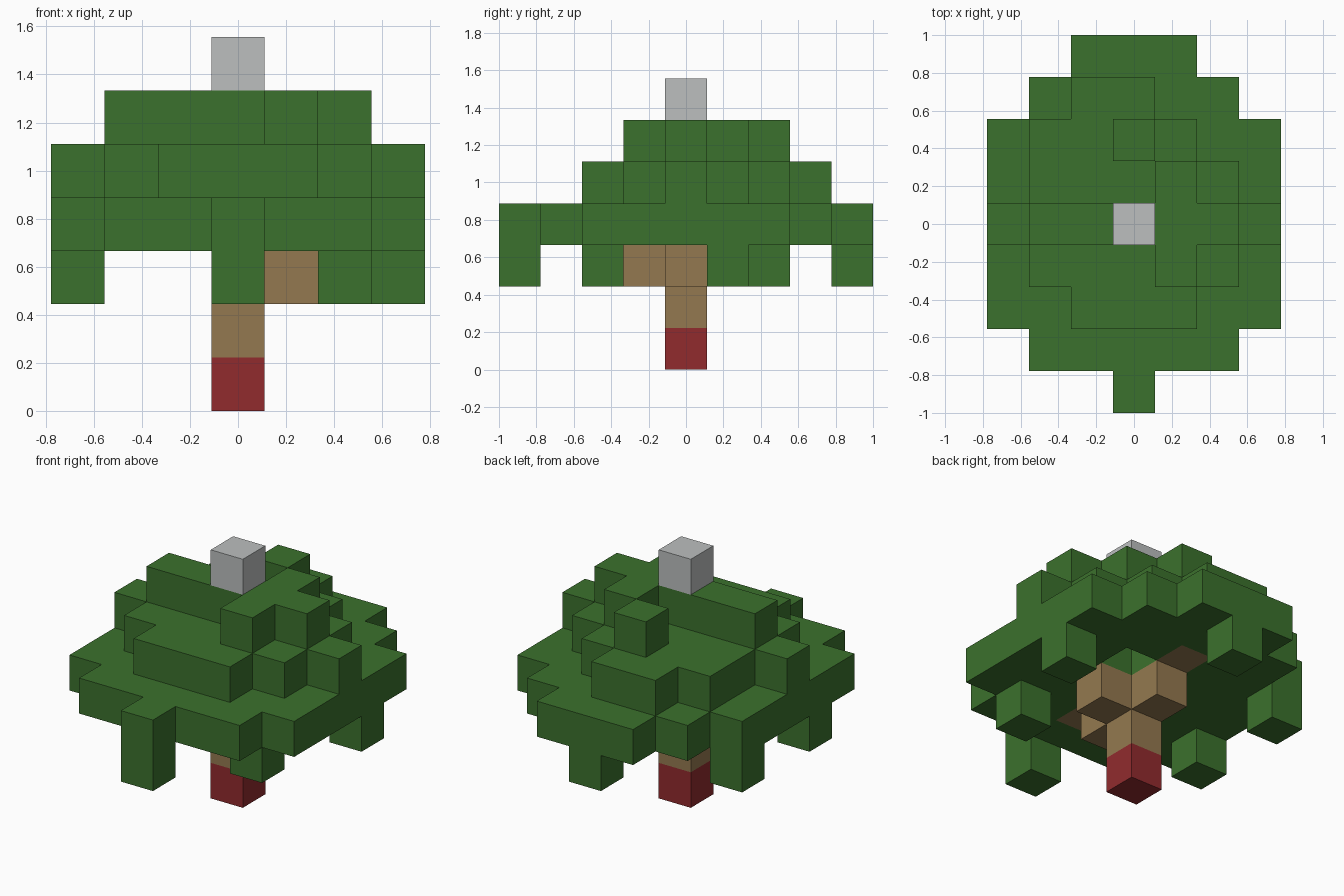
import bpy
import bmesh
from mathutils import Vector

CELL = 2 / 9  # edge length of one block

default_cube = bpy.data.objects.get("Cube")
if default_cube:
    bpy.data.objects.remove(default_cube, do_unlink=True)


def make_material(name, rgb):
    mat = bpy.data.materials.new(name)
    mat.use_nodes = True
    color = (*rgb, 1.0)
    mat.diffuse_color = color
    mat.node_tree.nodes["Principled BSDF"].inputs["Base Color"].default_value = color
    return mat


green = make_material("leaf green", (0.044, 0.165, 0.026))
brown = make_material("bark brown", (0.296, 0.191, 0.08))
red = make_material("pot red", (0.283, 0.024, 0.027))
grey = make_material("light grey", (0.503, 0.521, 0.521))


def layer(z, rows):
    """Blocks of one layer; each row y maps to its first and last x."""
    return {(x, y, z) for y, (a, b) in rows.items() for x in range(a, b + 1)}


# Trunk with short branches that step up into the leaves
trunk = {(0, 0, 1), (0, 0, 2), (1, 0, 2), (0, 1, 2), (0, -1, 2),
         (0, 2, 3), (0, -2, 3)}

# Broad lower canopy, with a gap beside the branches
lower_rows = {y: (-3, 3) for y in range(-2, 3)}
lower_rows.update({-4: (0, 0), -3: (-2, 2), 3: (-2, 2), 4: (-1, 1)})
lower = layer(3, lower_rows) - trunk - {(1, 1, 3)}

# Narrower canopy layers
middle = layer(4, {-2: (-1, 1), -1: (-2, 2), 0: (-3, 3),
                   1: (-2, 2), 2: (-2, 1), 3: (-1, 0)})
upper = layer(5, {-1: (1, 1), 0: (-2, 2), 1: (1, 1), 2: (0, 0)})

# Single blocks that hang under the canopy rim
hanging = {(0, -4, 2), (2, -2, 2), (3, 1, 2), (0, 4, 2), (-3, 2, 2), (-3, -1, 2)}

parts = [
    ("trunk_base", {(0, 0, 0)}, red),
    ("trunk_and_branches", trunk, brown),
    ("hanging_leaves", hanging, green),
    ("lower_canopy", lower, green),
    ("middle_canopy", middle, green),
    ("upper_canopy", upper, green),
    ("top_block", {(0, 0, 6)}, grey),
]
filled = set().union(*(cells for _, cells, _ in parts))


def build_part(name, cells, mat):
    """Make a part from its blocks, keeping only the exposed faces."""
    bm = bmesh.new()
    for cell in sorted(cells):
        center = Vector(cell) + Vector((0, 0, 0.5))
        for axis in range(3):
            for sign in (-1, 1):
                normal = Vector((0, 0, 0))
                normal[axis] = sign
                if tuple(int(c + n) for c, n in zip(cell, normal)) in filled:
                    continue
                u = Vector((0, 0, 0))
                u[(axis + 1) % 3] = 0.5
                v = normal.cross(u)
                mid = center + normal / 2
                corners = (mid - u - v, mid + u - v, mid + u + v, mid - u + v)
                bm.faces.new([bm.verts.new(p * CELL) for p in corners])
    bmesh.ops.remove_doubles(bm, verts=bm.verts, dist=0.001)
    mesh = bpy.data.meshes.new(name)
    bm.to_mesh(mesh)
    bm.free()
    mesh.materials.append(mat)
    obj = bpy.data.objects.new(name, mesh)
    bpy.context.collection.objects.link(obj)


for part in parts:
    build_part(*part)
